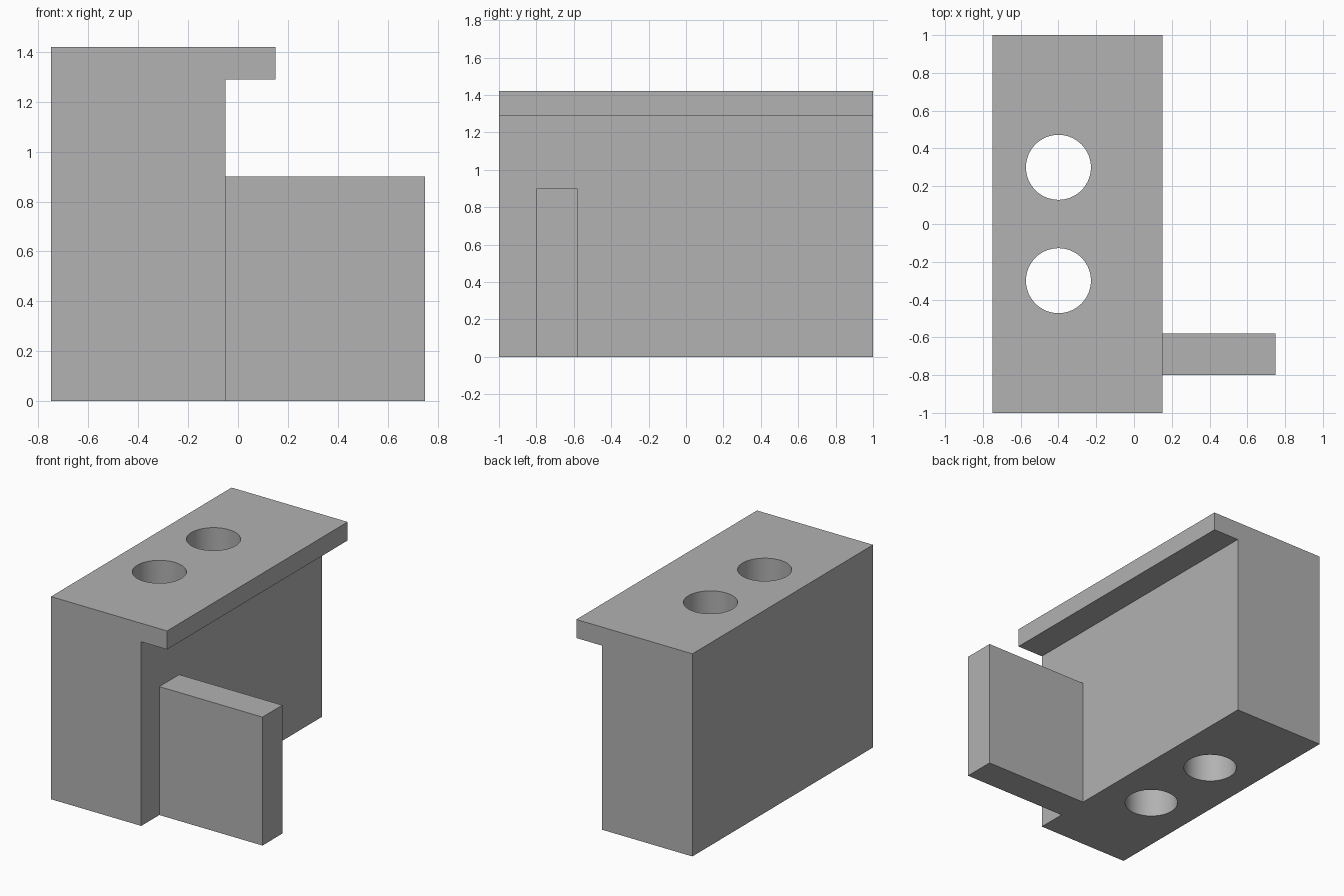
import bpy
import bmesh
import math
from mathutils import Matrix, Vector

default_cube = bpy.data.objects.get("Cube")
if default_cube:
    bpy.data.objects.remove(default_cube, do_unlink=True)

# Single flat grey
grey = bpy.data.materials.new("grey")
grey.use_nodes = True
colour = (0.445, 0.445, 0.445, 1)
grey.diffuse_color = colour
grey.node_tree.nodes["Principled BSDF"].inputs["Base Color"].default_value = colour


def add_object(name, bm):
    bmesh.ops.recalc_face_normals(bm, faces=bm.faces)
    mesh = bpy.data.meshes.new(name)
    bm.to_mesh(mesh)
    bm.free()
    mesh.materials.append(grey)
    obj = bpy.data.objects.new(name, mesh)
    bpy.context.collection.objects.link(obj)
    return obj


def extrude_profile(name, points, y0, y1):
    """Extrude an x-z outline from y0 to y1."""
    bm = bmesh.new()
    face = bm.faces.new([bm.verts.new((x, y0, z)) for x, z in points])
    result = bmesh.ops.extrude_face_region(bm, geom=[face])
    moved = [v for v in result["geom"] if isinstance(v, bmesh.types.BMVert)]
    bmesh.ops.translate(bm, verts=moved, vec=Vector((0, y1 - y0, 0)))
    return add_object(name, bm)


def combine(target, tool, operation):
    mod = target.modifiers.new(tool.name, "BOOLEAN")
    mod.operation = operation
    mod.solver = "EXACT"
    mod.object = tool
    bpy.context.view_layer.objects.active = target
    bpy.ops.object.modifier_apply(modifier=mod.name)
    bpy.data.objects.remove(tool, do_unlink=True)


# Main block with an overhanging ledge along its top
left, wall, ledge, right = -0.75, -0.05, 0.15, 0.75
top, underside = 1.42, 1.29
block = extrude_profile(
    "block_with_ledge",
    [(left, 0), (wall, 0), (wall, underside), (ledge, underside), (ledge, top), (left, top)],
    -1, 1)

# Side wall standing out under the ledge, sunk slightly into the block
wing_start = wall - 0.05
wing = extrude_profile(
    "side_wall", [(wing_start, 0), (right, 0), (right, 0.9), (wing_start, 0.9)], -0.8, -0.58)
combine(block, wing, "UNION")

# Two round holes straight through the block
for y in (-0.3, 0.3):
    bm = bmesh.new()
    bmesh.ops.create_cone(bm, cap_ends=True, segments=64, radius1=0.172, radius2=0.172,
                          depth=2, matrix=Matrix.Translation((-0.4, y, top / 2)))
    cutter = add_object("hole_cutter", bm)
    cutter.hide_render = True
    combine(block, cutter, "DIFFERENCE")

# Smooth hole walls, crisp edges
bpy.ops.object.select_all(action="DESELECT")
block.select_set(True)
bpy.context.view_layer.objects.active = block
bpy.ops.object.shade_smooth_by_angle(angle=math.radians(30))
